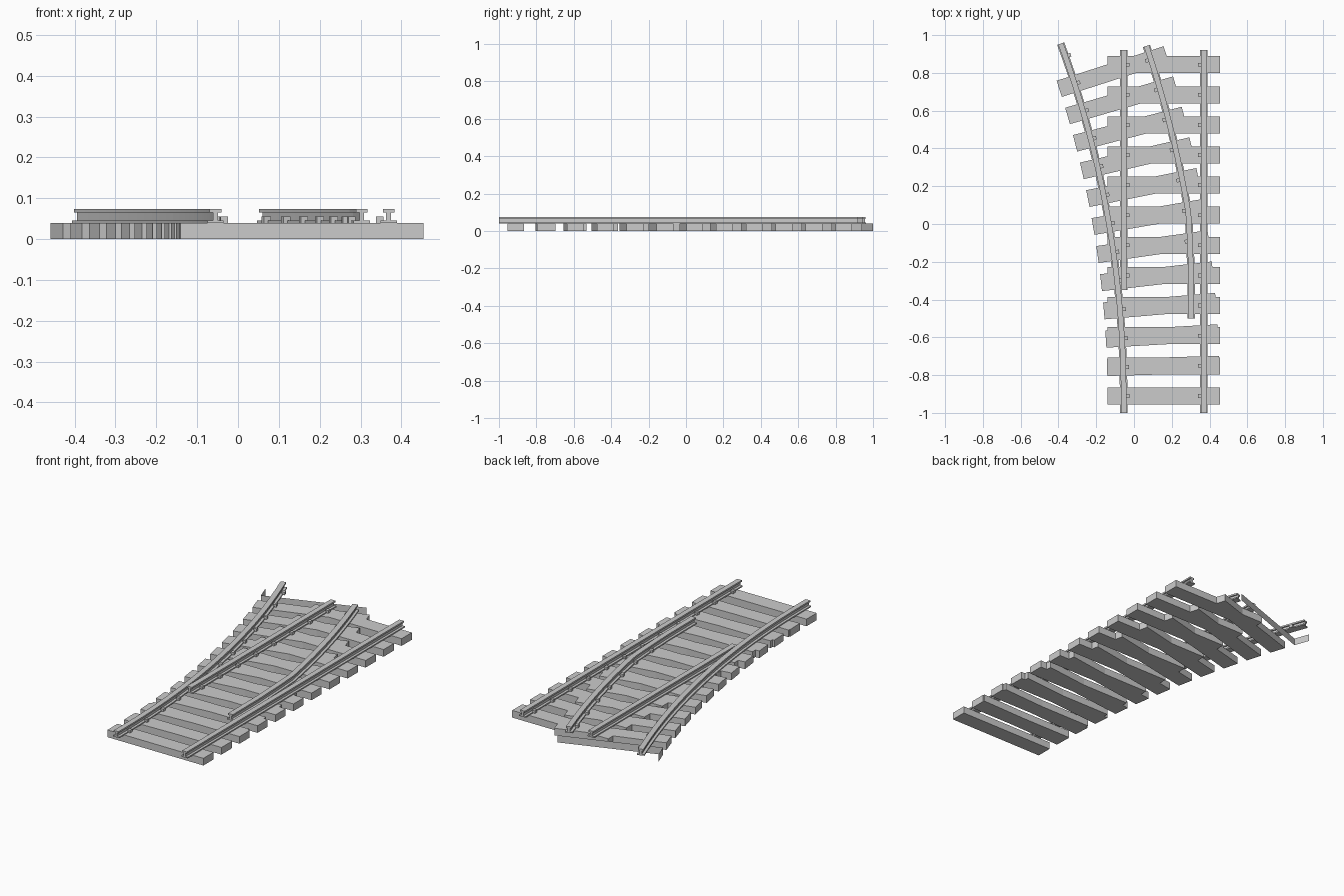
import bpy, bmesh
from math import sin, cos, asin, radians
from mathutils import Vector, Matrix

if "Cube" in bpy.data.objects:
    bpy.data.objects.remove(bpy.data.objects["Cube"])

CX, HG = 0.157, 0.212          # track centre and half gauge
R, Y0 = 5.6, -0.91             # radius and start of the diverging curve
PITCH, STEP = 0.1594, radians(1.623)
TIE_L, TIE_W, TIE_H = 0.595, 0.09, 0.04
N = 12


def arc(offset, a):
    """Point on the curve, offset sideways from the diverging centreline."""
    r = R + offset
    return Vector((CX - R + r * cos(a), Y0 + r * sin(a), 0))


def make(name, bm):
    bmesh.ops.recalc_face_normals(bm, faces=bm.faces)
    me = bpy.data.meshes.new(name)
    bm.to_mesh(me)
    bm.free()
    ob = bpy.data.objects.new(name, me)
    bpy.context.collection.objects.link(ob)
    return ob


def add_box(bm, centre, size, angle=0.0):
    m = (Matrix.Translation(centre) @ Matrix.Rotation(angle, 4, 'Z')
         @ Matrix.Diagonal((*size, 1)))
    bmesh.ops.create_cube(bm, size=1, matrix=m)


def tie(name, centre, angle=0.0):
    bm = bmesh.new()
    add_box(bm, (centre[0], centre[1], TIE_H / 2), (TIE_L, TIE_W, TIE_H), angle)
    return make(name, bm)


def rail(name, path):
    """Sweep the flat-bottomed rail section along a flat path."""
    half = [(0.02, 0.039), (0.02, 0.046), (0.006, 0.046),
            (0.006, 0.065), (0.0145, 0.065), (0.0145, 0.074)]
    prof = half + [(-x, z) for x, z in reversed(half)]
    bm = bmesh.new()
    rings = []
    for i, p in enumerate(path):
        t = (path[min(i + 1, len(path) - 1)] - path[max(i - 1, 0)]).normalized()
        side = Vector((t.y, -t.x, 0))
        rings.append([bm.verts.new(p + side * x + Vector((0, 0, z))) for x, z in prof])
    n = len(prof)
    for a, b in zip(rings, rings[1:]):
        for k in range(n):
            bm.faces.new((a[k], a[(k + 1) % n], b[(k + 1) % n], b[k]))
    bm.faces.new(rings[0])
    bm.faces.new(rings[-1])
    return make(name, bm)


# Ties: each straight tie merged with its turned partner
for i in range(N):
    base = tie(f"tie_{i + 1}", (CX, Y0 + i * PITCH))
    if i == 0:
        continue
    turned = tie("turned_tie", arc(0, i * STEP), i * STEP)
    mod = base.modifiers.new("merge", 'BOOLEAN')
    mod.operation, mod.solver, mod.object = 'UNION', 'EXACT', turned
    bpy.context.view_layer.update()
    dg = bpy.context.evaluated_depsgraph_get()
    merged = bpy.data.meshes.new_from_object(base.evaluated_get(dg))
    base.modifiers.clear()
    base.data = merged
    bpy.data.objects.remove(turned)

# Open end: only the near side and left end of one more tie
a = N * STEP
c = arc(0, a)
u, v = Vector((cos(a), sin(a), 0)), Vector((-sin(a), cos(a), 0))
bm = bmesh.new()
line = [c - u * TIE_L / 2 + v * TIE_W / 2, c - u * TIE_L / 2 - v * TIE_W / 2,
        c + u * 0.258 - v * TIE_W / 2]
low = [bm.verts.new(p) for p in line]
top = [bm.verts.new(p + Vector((0, 0, TIE_H))) for p in line]
for k in range(2):
    bm.faces.new((low[k], low[k + 1], top[k + 1], top[k]))
make("end_tie_edge", bm)


# Rails
def arc_path(offset, a0, a1, n=24):
    return [arc(offset, a0 + (a1 - a0) * k / n) for k in range(n + 1)]


def angle_at(offset, y):
    return asin((y - Y0) / (R + offset))


xl, xr = CX - HG, CX + HG
rail("right_stock_rail", [Vector((xr, -1, 0)), Vector((xr, 0.92, 0))])
rail("left_blade_rail", [Vector((xl, -0.35, 0)), Vector((xl, 0.92, 0))])
rail("left_curved_rail",
     [Vector((xl, -1, 0))] + arc_path(-HG, 0, angle_at(-HG, 0.955)))
rail("right_curved_rail",
     [Vector((0.303, -0.5, 0)), Vector((0.302, -0.25, 0)), Vector((0.295, -0.07, 0))]
     + arc_path(HG, angle_at(HG, 0.06), angle_at(HG, 0.943)))

# Rail spikes on the inner side of every rail
bm = bmesh.new()
OFF, SPIKE, SZ = HG - 0.0215, (0.018, 0.02, 0.016), 0.047
for i in range(N + 1):
    y, a = Y0 + i * PITCH, i * STEP
    if i < N:
        add_box(bm, (CX + OFF, y, SZ), SPIKE)
        if i >= 4:
            add_box(bm, (CX - OFF, y, SZ), SPIKE)
        if i >= 5:
            p = arc(OFF, a)
            shift = -0.012 if i == 5 else 0
            add_box(bm, (p.x + shift, p.y, SZ), SPIKE, a)
    p = arc(-OFF, a)
    add_box(bm, (p.x, p.y, SZ), SPIKE, a)
make("rail_spikes", bm)
